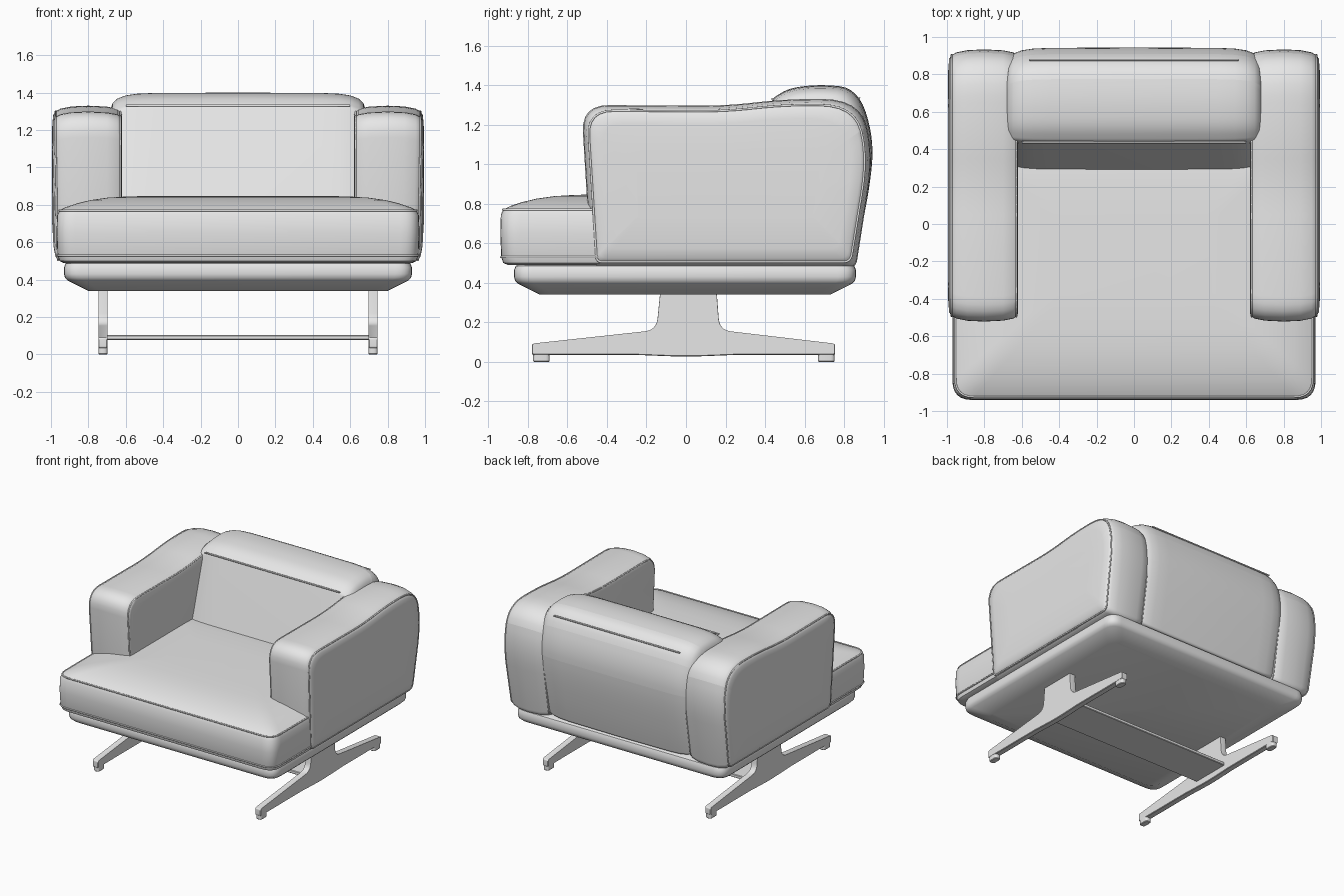
import bpy, bmesh, math
from mathutils import Vector

cube = bpy.data.objects.get("Cube")
if cube:
    bpy.data.objects.remove(cube)

# One upholstery-and-frame colour
grey = bpy.data.materials.new("light_grey")
grey.use_nodes = True
grey.diffuse_color = (0.8, 0.8, 0.8, 1)
grey.node_tree.nodes["Principled BSDF"].inputs["Base Color"].default_value = (0.8, 0.8, 0.8, 1)


def fillet(corners, steps=6):
    """Round each (u, v, radius) corner of a closed outline."""
    out = []
    for i, (u, v, r) in enumerate(corners):
        p = Vector((u, v))
        a = Vector(corners[i - 1][:2]) - p
        b = Vector(corners[(i + 1) % len(corners)][:2]) - p
        if r == 0:
            out.append(p)
            continue
        start = p + a.normalized() * min(r, a.length * 0.5)
        end = p + b.normalized() * min(r, b.length * 0.5)
        for k in range(steps + 1):
            t = k / steps
            out.append(start * (1 - t) ** 2 + p * 2 * t * (1 - t) + end * t * t)
    return out


def rounded_rect(x, y0, y1, r):
    return fillet([(-x, y0, r), (x, y0, r), (x, y1, r), (-x, y1, r)])


def inset(outline, d):
    """Shrink an outline by d on every side of its bounds."""
    lo = Vector((min(p.x for p in outline), min(p.y for p in outline)))
    hi = Vector((max(p.x for p in outline), max(p.y for p in outline)))
    mid, half = (lo + hi) / 2, (hi - lo) / 2
    return [Vector((mid.x + (p.x - mid.x) * (1 - d / half.x),
                    mid.y + (p.y - mid.y) * (1 - d / half.y))) for p in outline]


def place(p, pos, axis):
    return Vector((pos, p.x, p.y)) if axis == "x" else Vector((p.x, p.y, pos))


def loft(name, outline, levels, axis, shape=None):
    """Skin an outline through (position, inset) levels along an axis."""
    bm = bmesh.new()
    rings = []
    for pos, d in levels:
        pts = [place(p, pos, axis) for p in inset(outline, d)]
        rings.append([bm.verts.new(shape(p) if shape else p) for p in pts])
    n = len(outline)
    for r0, r1 in zip(rings, rings[1:]):
        for i in range(n):
            j = (i + 1) % n
            bm.faces.new((r0[i], r0[j], r1[j], r1[i]))
    bm.faces.new(rings[0])
    bm.faces.new(rings[-1])
    bmesh.ops.recalc_face_normals(bm, faces=bm.faces)
    mesh = bpy.data.meshes.new(name)
    bm.to_mesh(mesh)
    bm.free()
    obj = bpy.data.objects.new(name, mesh)
    bpy.context.collection.objects.link(obj)
    mesh.materials.append(grey)
    bpy.ops.object.select_all(action="DESELECT")
    obj.select_set(True)
    bpy.context.view_layer.objects.active = obj
    bpy.ops.object.shade_smooth_by_angle(angle=math.radians(35))
    return obj


def piping(name, points, closed=True, radius=0.006):
    """Thin seam cord along a path."""
    curve = bpy.data.curves.new(name, "CURVE")
    curve.dimensions = "3D"
    curve.bevel_depth = radius
    curve.bevel_resolution = 1
    curve.use_fill_caps = True
    line = curve.splines.new("POLY")
    line.points.add(len(points) - 1)
    for q, p in zip(line.points, points):
        q.co = (*p, 1)
    line.use_cyclic_u = closed
    curve.materials.append(grey)
    bpy.context.collection.objects.link(bpy.data.objects.new(name, curve))


# Plinth with a chamfered underside
plinth = rounded_rect(0.93, -0.87, 0.86, 0.09)
loft("plinth", plinth, [(0.34, 0.13), (0.395, 0.02), (0.41, 0.005), (0.43, 0),
                        (0.465, 0), (0.485, 0.008), (0.495, 0.03)], "z")

# Domed seat cushion
seat = rounded_rect(0.97, -0.94, 0.6, 0.1)
loft("seat_cushion", seat, [(0.49, 0.04), (0.5, 0.015), (0.53, 0.005), (0.65, 0), (0.745, 0.003),
                            (0.77, 0.015), (0.788, 0.05), (0.808, 0.11), (0.825, 0.18),
                            (0.838, 0.27), (0.845, 0.38), (0.848, 0.55)], "z")
piping("seat_seam", [place(p, 0.77, "z") for p in inset(seat, 0.015)])
piping("seat_lower_seam", [place(p, 0.53, "z") for p in inset(seat, 0.005)])

# Reclined backrest with a rolled top
back = fillet([(0.19, 0.5, 0), (0.44, 1.335, 0.02), (0.52, 1.385, 0.06), (0.68, 1.405, 0.1),
               (0.87, 1.385, 0.14), (0.95, 1.14, 0.2), (0.935, 0.9, 0.2), (0.85, 0.495, 0.02)])
half = [(0, 0), (0.45, 0.002), (0.54, 0.006), (0.6, 0.015), (0.645, 0.032),
        (0.67, 0.055), (0.683, 0.09)]
loft("backrest", back, [(-x, d) for x, d in reversed(half[1:])] + half, "x")
piping("backrest_top_seam", [(x, 0.877, 1.336) for x in (-0.56, 0.56)], False)
piping("backrest_front_seam", [(x, 0.437, 1.33) for x in (-0.6, 0.6)], False)

# Side profiles of the armrest and the sled leg
arm = fillet([(-0.48, 0.475, 0.03), (-0.53, 1.3, 0.14), (0.2, 1.295, 0.15), (0.5, 1.33, 0.15),
              (0.88, 1.33, 0.24), (0.95, 1.05, 0.2), (0.86, 0.475, 0.04)])
arm_levels = [(0.62, 0.045), (0.625, 0.03), (0.645, 0.016), (0.7, 0.005), (0.8, 0), (0.89, 0.004),
              (0.95, 0.016), (0.975, 0.03), (0.988, 0.05), (0.993, 0.1), (0.995, 0.25)]
leg = fillet([(-0.13, 0.36, 0), (-0.15, 0.16, 0.06), (-0.78, 0.09, 0.01), (-0.78, 0.035, 0.01),
              (-0.25, 0.035, 0), (0, 0.025, 0.1), (0.25, 0.035, 0), (0.755, 0.035, 0.01),
              (0.755, 0.09, 0.01), (0.17, 0.16, 0.06), (0.155, 0.36, 0)])


def taper(p):
    """Draw the outer arm face in towards its foot."""
    k = max(0.0, 0.75 - p.z) / 0.28
    p.x -= math.copysign(0.018 * k * k * max(0, (abs(p.x) - 0.8) / 0.19), p.x)
    return p


for side, s in (("left", 1), ("right", -1)):
    loft(side + "_armrest", arm, [(s * x, d) for x, d in arm_levels], "x", taper)
    for label, x, d in (("outer", 0.975, 0.03), ("inner", 0.63, 0.027)):
        piping(f"{side}_arm_{label}_seam", [taper(place(p, s * x, "x")) for p in inset(arm, d)])
    loft(side + "_leg", leg, [(s * 0.698, 0.004), (s * 0.703, 0), (s * 0.742, 0),
                              (s * 0.747, 0.004)], "x")
    # Glide pads under the leg tips
    for end, y in (("front", -0.732), ("back", 0.71)):
        pad = fillet([(s * 0.722 + u, y + v, 0.02) for u, v in
                      ((-0.024, -0.042), (0.024, -0.042), (0.024, 0.042), (-0.024, 0.042))], 4)
        loft(f"{side}_{end}_glide", pad, [(0, 0.004), (0.005, 0), (0.04, 0)], "z")

# Flat stretcher joining the legs
stretcher = rounded_rect(0.71, -0.12, 0.2, 0.02)
loft("stretcher", stretcher, [(0.078, 0.004), (0.082, 0), (0.1, 0), (0.104, 0.004)], "z")
